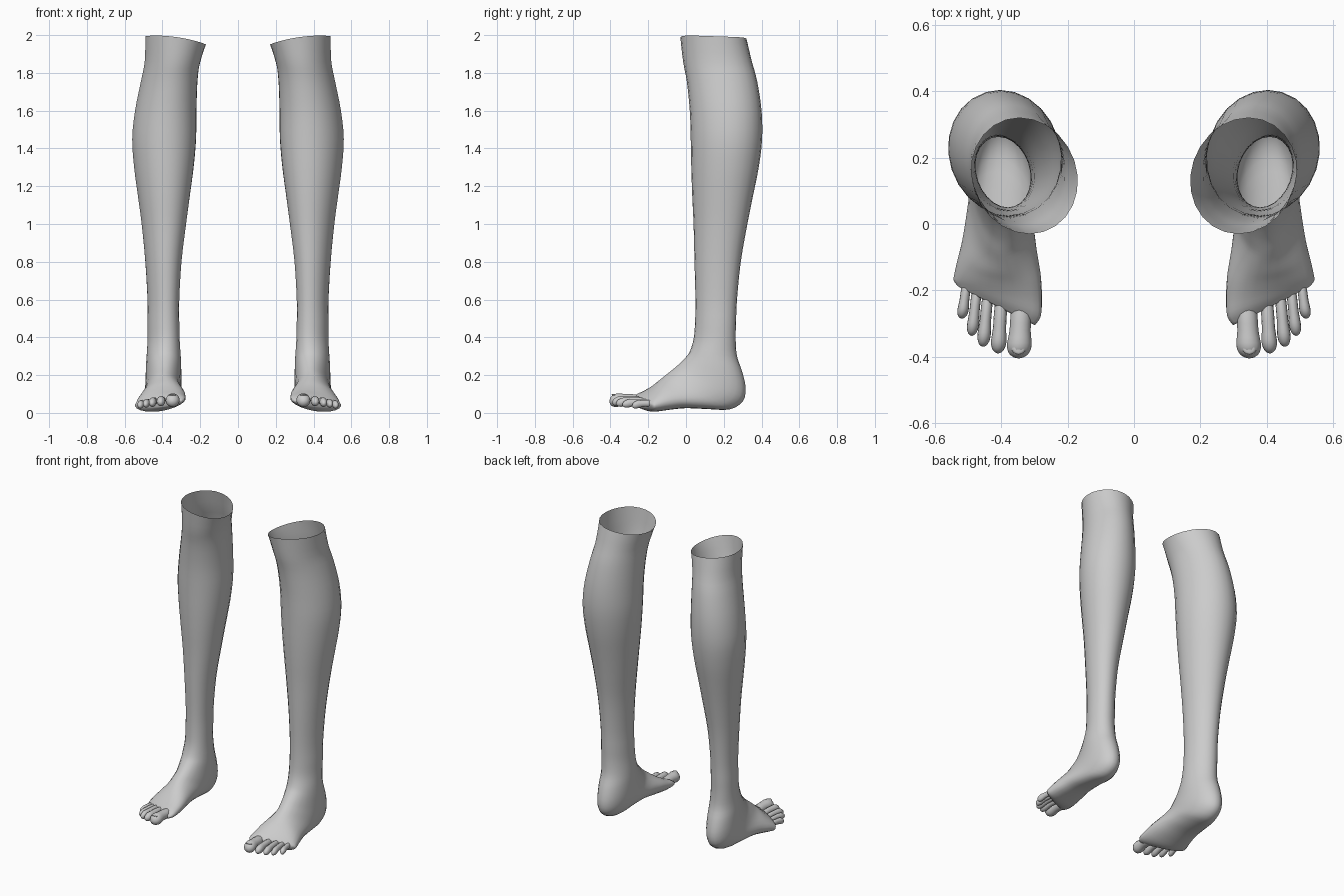
import bpy, bmesh, math
from mathutils import Vector

if "Cube" in bpy.data.objects:
    bpy.data.objects.remove(bpy.data.objects["Cube"])

SIDES = 24
skin = bpy.data.materials.new("plain grey")
skin.diffuse_color = (0.6, 0.6, 0.6, 1)
skin.use_nodes = True
skin.node_tree.nodes["Principled BSDF"].inputs["Base Color"].default_value = skin.diffuse_color


def spline(rows, steps):
    """Catmull-Rom interpolation through rows of numbers."""
    out = []
    for i in range(len(rows) - 1):
        p0, p1 = rows[max(i - 1, 0)], rows[i]
        p2, p3 = rows[i + 1], rows[min(i + 2, len(rows) - 1)]
        for s in range(steps):
            t = s / steps
            out.append([0.5 * (2 * b + (c - a) * t + (2 * a - 5 * b + 4 * c - d) * t * t
                               + (3 * b - a - 3 * c + d) * t ** 3)
                        for a, b, c, d in zip(p0, p1, p2, p3)])
    return out + [list(rows[-1])]


def loft(name, rings, cap_start=False):
    """Skin a list of rings, close the last one, mirror to the other side."""
    bm = bmesh.new()
    loops = [[bm.verts.new(p) for p in ring] for ring in rings]
    n = len(rings[0])
    for a, b in zip(loops, loops[1:]):
        for i in range(n):
            j = (i + 1) % n
            bm.faces.new((a[i], a[j], b[j], b[i]))
    for loop in [loops[-1]] + ([loops[0]] if cap_start else []):
        centre = sum((v.co for v in loop), Vector()) / n
        c = bm.verts.new(centre)
        for i in range(n):
            bm.faces.new((loop[i], loop[(i + 1) % n], c))
    bmesh.ops.recalc_face_normals(bm, faces=bm.faces)
    me = bpy.data.meshes.new(name)
    bm.to_mesh(me)
    bm.free()
    me.materials.append(skin)
    ob = bpy.data.objects.new(name, me)
    bpy.context.collection.objects.link(ob)
    for f in me.polygons:
        f.use_smooth = True
    ob.modifiers.new("other side", 'MIRROR').use_mirror_merge = False
    return ob


# Shin and calf: height, inner x, outer x, front y, back y
shin = [
    (2.00, .170, .490, -.030, .320), (1.86, .202, .494, -.015, .350),
    (1.75, .215, .515, .005, .378), (1.60, .220, .545, .020, .400),
    (1.45, .222, .560, .025, .403), (1.30, .235, .550, .028, .385),
    (1.15, .255, .530, .033, .355), (1.00, .275, .510, .040, .325),
    (0.80, .300, .490, .045, .290), (0.60, .312, .478, .050, .270),
    (0.48, .312, .478, .048, .265), (0.39, .310, .478, .040, .263),
]
# Ankle to ball: upper y, z, lower y, z, inner x, outer x, lean of the top, yaw
foot = [
    (.020, .325, .270, .30, .304, .483, -.01, 0),
    (-.005, .290, .297, .22, .301, .487, -.01, 0),
    (-.035, .260, .316, .13, .300, .489, -.01, 0),
    (-.060, .238, .300, .06, .300, .491, -.01, 0),
    (-.090, .214, .230, .018, .302, .495, -.01, 0),
    (-.120, .190, .120, .020, .302, .503, -.02, 0),
    (-.150, .166, .000, .025, .295, .515, -.03, 0),
    (-.180, .143, -.100, .016, .287, .527, -.04, .10),
    (-.215, .120, -.190, .006, .285, .535, -.045, .25),
    (-.250, .100, -.240, .012, .290, .535, -.05, .40),
    (-.275, .080, -.272, .030, .305, .525, -.04, .50),
]
sections = [(yf, z, yb, z, xi, xo, -.015, 0) for z, xi, xo, yf, yb in shin] + foot

rings = []
for k, (uy, uz, ly, lz, xi, xo, lean, yaw) in enumerate(spline(sections, 3)):
    ring = []
    for i in range(SIDES):
        a = 2 * math.pi * i / SIDES
        c, s = math.cos(a), math.sin(a)
        x = (xi + xo) / 2 + (xo - xi) / 2 * s + lean * c
        y = (uy + ly) / 2 + (uy - ly) / 2 * c + yaw * (x - .36)
        z = (uz + lz) / 2 + (uz - lz) / 2 * c
        # slanted opening below the knee
        fade = max(0, 1 - k / 4)
        z -= fade * (.045 * max(0, (.47 - x) / .3) ** 2 + .012 * (1 - c) / 2)
        ring.append((x, y, z))
    rings.append(ring)
loft("leg", rings)

# Toes: base x, y, z, tip x, y, z, half width, half height
toes = {
    "big_toe": (.338, -.22, .062, .348, -.405, .062, .037, .036),
    "second_toe": (.400, -.22, .062, .410, -.390, .056, .023, .026),
    "third_toe": (.440, -.20, .058, .455, -.370, .050, .020, .024),
    "fourth_toe": (.472, -.18, .052, .489, -.337, .044, .018, .022),
    "little_toe": (.502, -.16, .046, .519, -.285, .038, .017, .021),
}
profile = [(0, .75), (.3, .85), (.55, .86), (.75, 1), (.86, .95),
           (.94, .72), (.985, .38), (1, .08)]
for name, (bx, by, bz, tx, ty, tz, w, h) in toes.items():
    rings = []
    for t, r in spline(profile, 2):
        cx, cy, cz = bx + (tx - bx) * t, by + (ty - by) * t, bz + (tz - bz) * t
        cz += .008 * math.sin(math.pi * t)      # knuckle arch
        rings.append([(cx + w * r * math.cos(2 * math.pi * i / 14), cy,
                       cz + h * r * math.sin(2 * math.pi * i / 14)) for i in range(14)])
    loft(name, rings, cap_start=True)

# Big toenail: a thin rounded plate
nail = []
for r, dz in ((1, 0), (.95, .004), (.6, .006)):
    nail.append([(.348 + .021 * r * math.cos(a), -.377 + .017 * r * math.sin(a),
                  .094 + dz - .1 * abs(math.cos(a)) * .03 * r)
                 for a in (2 * math.pi * i / 12 for i in range(12))])
loft("big_toenail", nail, cap_start=True)
